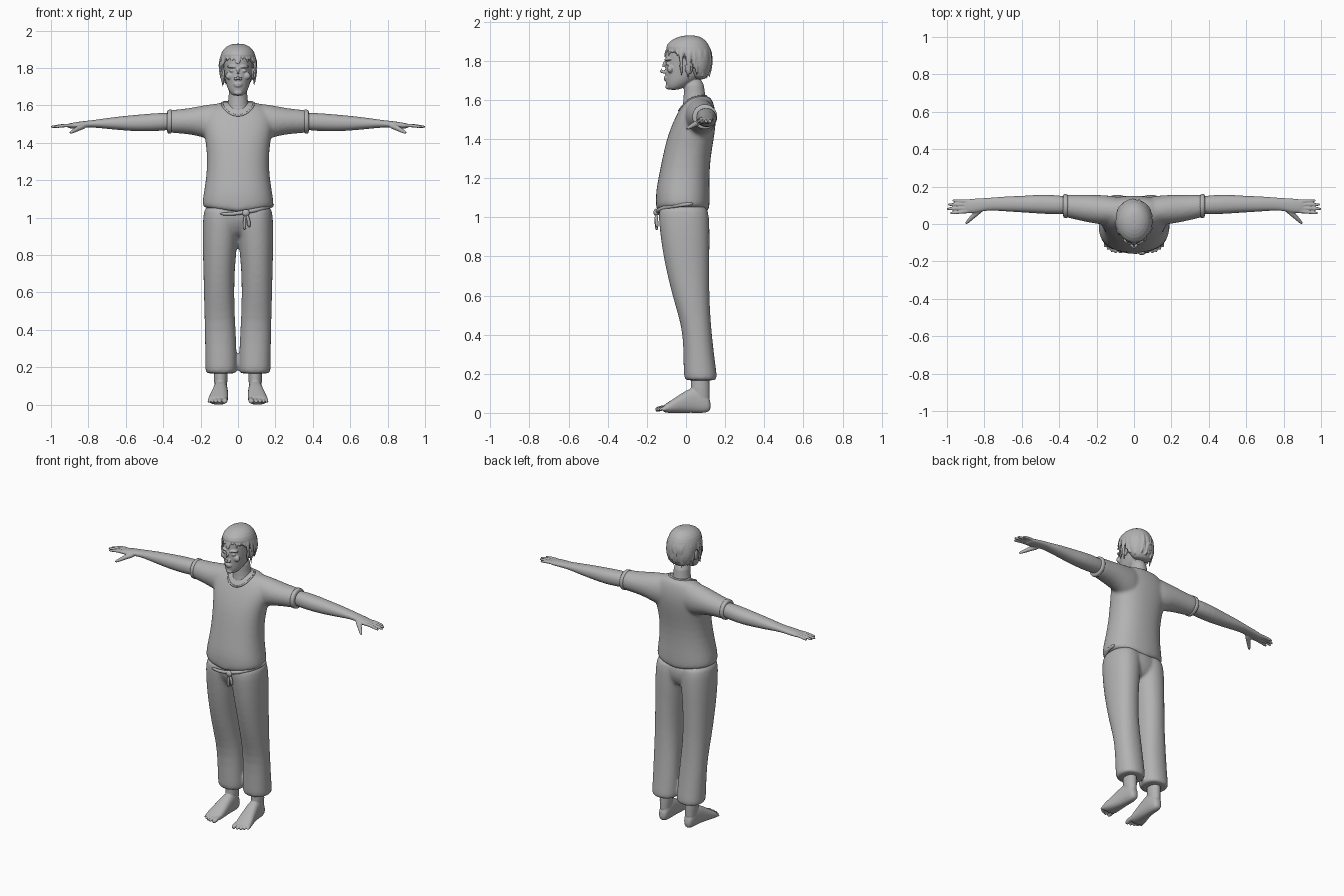
import bpy, bmesh, math, random
from mathutils import Vector, Matrix
from mathutils.bvhtree import BVHTree

random.seed(4)
default_cube = bpy.data.objects.get("Cube")
if default_cube:
    bpy.data.objects.remove(default_cube)

grey = bpy.data.materials.new("plain grey")
grey.use_nodes = True
grey.diffuse_color = (0.45, 0.45, 0.45, 1)
grey.node_tree.nodes["Principled BSDF"].inputs["Base Color"].default_value = grey.diffuse_color


def finish(name, mesh):
    """Place a mesh in the scene, smooth and grey."""
    mesh.materials.clear()
    mesh.materials.append(grey)
    for face in mesh.polygons:
        face.use_smooth = True
        face.material_index = 0
    obj = bpy.data.objects.new(name, mesh)
    bpy.context.collection.objects.link(obj)
    return obj


def bake(obj):
    """Apply the modifiers of an object."""
    graph = bpy.context.evaluated_depsgraph_get()
    mesh = bpy.data.meshes.new_from_object(obj.evaluated_get(graph))
    name = obj.name
    bpy.data.objects.remove(obj)
    return finish(name, mesh)


def skin(name, rings, levels=1):
    """Join rings of points into a closed, subdivided skin."""
    bm = bmesh.new()
    loops = [[bm.verts.new(p) for p in ring] for ring in rings]
    count = len(loops[0])
    for low, high in zip(loops, loops[1:]):
        for i in range(count):
            j = (i + 1) % count
            bm.faces.new((low[i], low[j], high[j], high[i]))
    bm.faces.new(loops[0][::-1])
    bm.faces.new(loops[-1])
    bmesh.ops.recalc_face_normals(bm, faces=bm.faces)
    mesh = bpy.data.meshes.new(name)
    bm.to_mesh(mesh)
    bm.free()
    obj = finish(name, mesh)
    obj.modifiers.new("subdivide", 'SUBSURF').levels = levels
    return bake(obj)


def loft(name, axis, rows, power=2.0, count=24):
    """Rows hold a station on the axis, then the two extents of each cross axis."""
    rings = []
    for station, a0, a1, b0, b1 in rows:
        ring = []
        for i in range(count):
            t = math.tau * i / count
            c, s = (math.copysign(abs(f) ** (2 / power), f) for f in (math.cos(t), math.sin(t)))
            point = [(a0 + a1 + (a1 - a0) * c) / 2, (b0 + b1 + (b1 - b0) * s) / 2]
            point.insert("XYZ".index(axis), station)
            ring.append(point)
        rings.append(ring)
    return skin(name, rings)


def tube(name, path, radii, count=8):
    """Tapered tube along a path."""
    path = [Vector(p) for p in path]
    rings = []
    for k, p in enumerate(path):
        along = path[min(k + 1, len(path) - 1)] - path[max(k - 1, 0)]
        turn = along.to_track_quat('Z', 'Y')
        angles = [math.tau * i / count for i in range(count)]
        rings.append([p + turn @ Vector((math.cos(t), math.sin(t), 0)) * radii[k] for t in angles])
    return skin(name, rings)


def blob(name, centre, radii):
    bm = bmesh.new()
    place = Matrix.Translation(centre) @ Matrix.Diagonal((*radii, 1))
    bmesh.ops.create_uvsphere(bm, u_segments=20, v_segments=12, radius=1, matrix=place)
    mesh = bpy.data.meshes.new(name)
    bm.to_mesh(mesh)
    bm.free()
    return finish(name, mesh)


def fuse(name, parts, voxel, rounds):
    """Melt overlapping parts into one continuous surface."""
    bm = bmesh.new()
    for part in parts:
        bm.from_mesh(part.data)
        bpy.data.objects.remove(part)
    mesh = bpy.data.meshes.new(name)
    bm.to_mesh(mesh)
    bm.free()
    obj = finish(name, mesh)
    remesh = obj.modifiers.new("remesh", 'REMESH')
    remesh.mode, remesh.voxel_size = 'VOXEL', voxel
    smooth = obj.modifiers.new("smooth", 'SMOOTH')
    smooth.factor, smooth.iterations = 0.5, rounds
    return bake(obj)


def mirrored(obj, name):
    mesh = obj.data.copy()
    mesh.transform(Matrix.Diagonal((-1, 1, 1, 1)))
    mesh.flip_normals()
    return finish(name, mesh)


def wide(rows):
    """Expand (z, half width, front, back) to full loft rows."""
    return [(z, -w, w, front, back) for z, w, front, back in rows]


# Shirt: body and both sleeves
body = loft("shirt_body", 'Z', wide([
    (1.04, .18, -.14, .11), (1.05, .194, -.155, .122), (1.12, .187, -.157, .122),
    (1.2, .172, -.142, .12), (1.3, .165, -.122, .125), (1.4, .172, -.1, .143),
    (1.48, .19, -.07, .154), (1.54, .19, -.04, .152), (1.59, .15, -.01, .14),
    (1.625, .09, .03, .12)]), power=2.3)
sleeve = loft("sleeve", 'X', [
    (.04, .0, .14, 1.42, 1.612), (.12, -.01, .152, 1.4, 1.612), (.2, .0, .157, 1.435, 1.597),
    (.28, .015, .157, 1.447, 1.582), (.35, .033, .157, 1.452, 1.576), (.378, .036, .158, 1.452, 1.574)])
shirt = fuse("shirt", [body, sleeve, mirrored(sleeve, "sleeve_right")], .01, 5)
for v in shirt.data.vertices:  # hem dips at the middle
    drop = max(0, (1.14 - v.co.z) / .1)
    v.co.z += drop * .025 * (abs(v.co.x) / .19 - .6)
cuff = loft("cuff_left", 'X', [
    (.352, .034, .157, 1.452, 1.576), (.356, .031, .16, 1.449, 1.579),
    (.376, .032, .161, 1.449, 1.577), (.38, .038, .156, 1.455, 1.571)])
mirrored(cuff, "cuff_right")

# Neckline rim laid on the shirt
shirt_tree = BVHTree.FromPolygons([v.co for v in shirt.data.vertices],
                                  [p.vertices for p in shirt.data.polygons])
neckline = []
for i in range(41):
    c, s = math.cos(math.tau * i / 40), math.sin(math.tau * i / 40)
    neckline.append(shirt_tree.find_nearest((.085 * c, .035 + .07 * s, 1.585 + .04 * s + .025 * c * c))[0])
tube("neckline", neckline, [.006] * 41)

# Trousers
leg = loft("leg", 'Z', [
    (.165, .012, .168, .0, .152), (.172, .004, .176, -.012, .162), (.25, .005, .175, -.013, .15),
    (.4, .012, .178, -.015, .132), (.5, .018, .18, -.04, .125), (.6, .02, .183, -.07, .12),
    (.7, .018, .185, -.095, .12), (.8, .01, .188, -.116, .12), (.9, .0, .19, -.131, .122),
    (1.0, -.01, .188, -.142, .12), (1.08, -.01, .18, -.14, .11)], power=2.2)
pelvis = loft("pelvis", 'Z', wide([
    (.89, .09, -.08, .08), (.95, .165, -.12, .11), (1.0, .186, -.142, .12), (1.08, .18, -.14, .11)]))
fuse("trousers", [leg, mirrored(leg, "leg_right"), pelvis], .01, 5)

# Sash with knot and hanging ends
tube("sash", [(-.1, -.135, 1.02), (-.03, -.15, 1.018), (.04, -.15, 1.03), (.1, -.135, 1.04),
              (.155, -.09, 1.055), (.185, -.02, 1.065), (.18, .04, 1.07)], [.009, .011, .012, .012, .012, .012, .01])
blob("sash_knot", (.042, -.153, 1.025), (.02, .013, .019))
tube("sash_end_long", [(.04, -.152, 1.02), (.034, -.154, .98), (.035, -.148, .93)], [.008, .011, .012])
tube("sash_end_short", [(.045, -.152, 1.02), (.058, -.152, .985), (.06, -.146, .945)], [.008, .011, .011])

# Arms with hands
parts = [loft("arm", 'X', [
    (.32, .055, .145, 1.47, 1.56), (.42, .051, .155, 1.463, 1.56), (.5, .055, .158, 1.46, 1.553),
    (.58, .061, .151, 1.463, 1.546), (.68, .067, .148, 1.472, 1.535), (.76, .073, .141, 1.481, 1.523),
    (.8, .07, .139, 1.481, 1.518), (.85, .058, .136, 1.478, 1.513), (.895, .057, .132, 1.475, 1.505),
    (.912, .062, .127, 1.48, 1.5)], power=2.2)]
for y, tip_y, tip in ((.066, .058, .987), (.085, .081, 1.004), (.104, .104, .998), (.122, .126, .975)):
    parts.append(tube("finger", [(.87, y, 1.494), (.92, y, 1.493), (tip - .02, tip_y, 1.487), (tip, tip_y, 1.484)],
                      [.011, .0105, .009, .006]))
parts.append(tube("thumb", [(.81, .085, 1.494), (.85, .052, 1.48), (.88, .022, 1.462), (.902, -.002, 1.45)],
                  [.018, .016, .012, .007]))
arm = fuse("arm_left", parts, .0045, 2)
mirrored(arm, "arm_right")

# Bare feet
parts = [
    loft("sole", 'Y', [
        (.128, .072, .112, .012, .06), (.1, .058, .124, -.002, .11), (.05, .054, .129, .0, .138),
        (.0, .053, .138, .0, .115), (-.05, .052, .151, -.001, .082), (-.09, .053, .161, -.001, .055),
        (-.122, .06, .16, .004, .035)], power=2.4),
    loft("ankle", 'Z', [
        (.04, .062, .124, .035, .125), (.12, .056, .128, .022, .12), (.23, .054, .132, .025, .122)])]
for x, tip, r in ((.068, -.157, .015), (.094, -.157, .011), (.115, -.15, .0105), (.134, -.139, .01), (.151, -.124, .0095)):
    parts.append(tube("toe", [(x, -.08, .03), (x, tip + .025, .024), (x + .004, tip + .008, .016), (x + .004, tip, .014)],
                      [r, r, r, r * .6]))
foot = fuse("foot_left", parts, .0045, 2)
mirrored(foot, "foot_right")

# Head, face and neck
parts = [
    loft("skull", 'Z', wide([
        (1.65, .025, -.088, -.045), (1.665, .042, -.1, .0), (1.69, .056, -.105, .04),
        (1.72, .066, -.107, .09), (1.76, .073, -.108, .108), (1.8, .077, -.105, .115),
        (1.85, .08, -.108, .12), (1.89, .07, -.085, .1), (1.915, .04, -.04, .06)])),
    loft("neck", 'Z', wide([
        (1.52, .09, -.02, .12), (1.58, .06, -.018, .108), (1.63, .05, -.008, .096), (1.72, .05, -.02, .09)])),
    tube("nose", [(0, -.1, 1.805), (0, -.119, 1.772), (0, -.131, 1.748), (0, -.118, 1.737)], [.008, .01, .012, .009]),
    tube("upper_lip", [(-.027, -.1, 1.712), (0, -.114, 1.716), (.027, -.1, 1.712)], [.004, .007, .004]),
    tube("lower_lip", [(-.024, -.1, 1.706), (0, -.112, 1.703), (.024, -.1, 1.706)], [.004, .008, .004]),
    blob("chin", (0, -.092, 1.667), (.022, .013, .014))]
for side in (-1, 1):
    parts += [
        tube("brow", [(side * .01, -.106, 1.802), (side * .035, -.104, 1.811), (side * .062, -.078, 1.803)],
             [.007, .008, .006]),
        blob("eye", (side * .032, -.092, 1.785), (.014, .012, .009)),
        blob("nostril", (side * .013, -.113, 1.743), (.009, .011, .009)),
        blob("cheek", (side * .045, -.08, 1.757), (.022, .016, .02)),
        blob("ear", (side * .083, .015, 1.765), (.011, .021, .034))]
fuse("head", parts, .004, 1)

# Hair: cap plus layered locks falling from the crown
parts = [loft("hair_cap", 'Z', wide([
    (1.7, .055, .04, .1), (1.74, .08, .015, .12), (1.78, .092, .0, .13), (1.82, .098, -.05, .132),
    (1.85, .099, -.11, .131), (1.89, .088, -.098, .115), (1.918, .06, -.055, .085), (1.93, .025, -.01, .05)]))]
for i in range(60):
    turn = math.tau * (i + random.uniform(-.4, .4)) / 60 - math.pi
    front = abs(turn) < .95
    low = random.uniform(1.815, 1.85) if front else random.uniform(1.685, 1.76)
    swirl = random.uniform(-.25, .25)
    end = math.acos((low - 1.8) / .13)
    path = []
    for k in range(7):
        polar = .3 + (end - .3) * k / 6
        reach = math.sin(polar) if polar < 1.5 else max(math.sin(polar), .87)
        reach *= random.uniform(.99, 1.01) + (.05 if k == 6 else 0)
        a = turn + swirl * k / 6
        path.append((.098 * reach * math.sin(a), .012 - .12 * reach * math.cos(a), 1.8 + .124 * math.cos(polar)))
    parts.append(tube("lock", path, [.008, .011, .012, .012, .011, .008, .003], count=6))
fuse("hair", parts, .004, 1)
